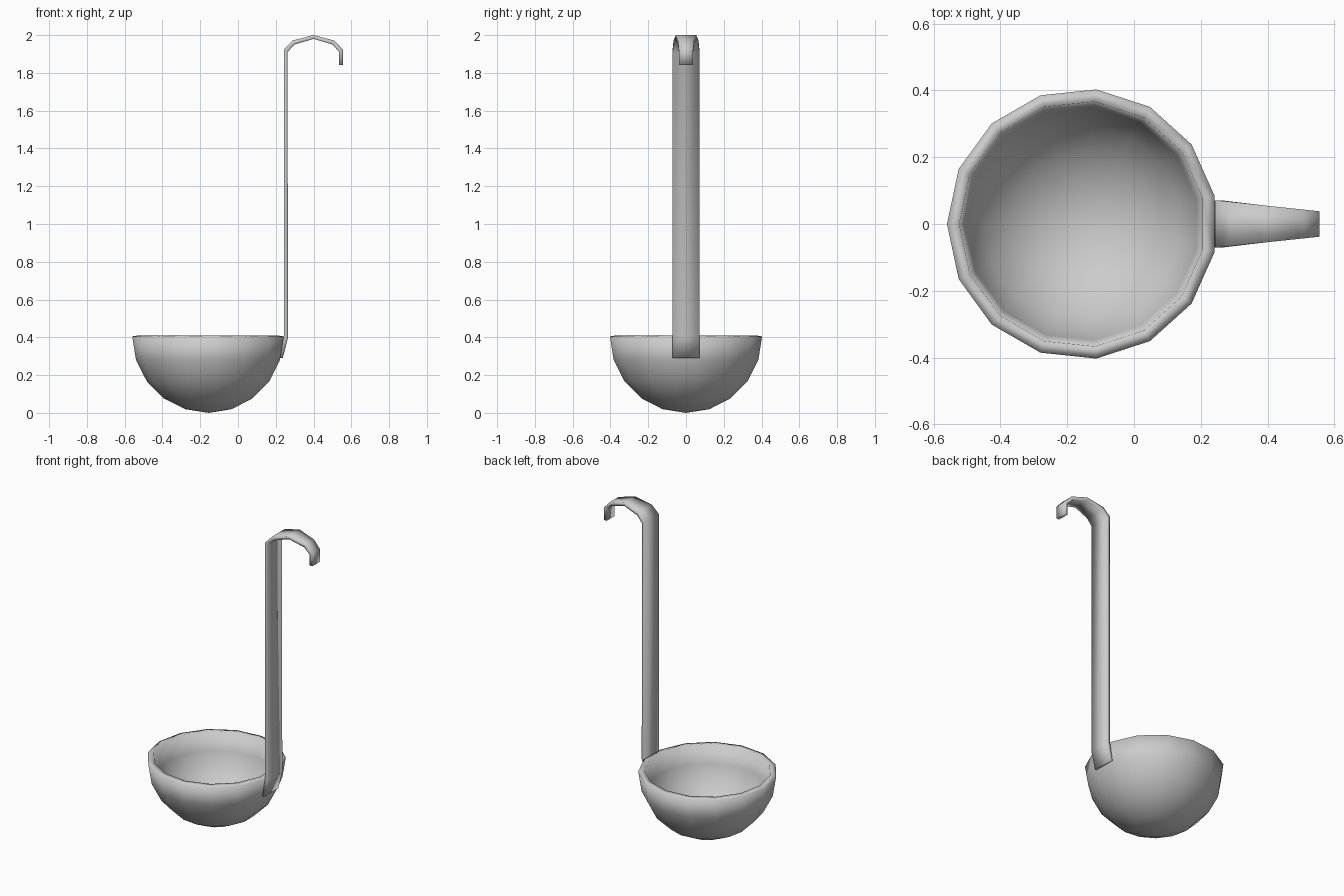
import bpy
from math import sin, cos, pi

if "Cube" in bpy.data.objects:
    bpy.data.objects.remove(bpy.data.objects["Cube"])


def make_object(name, verts, faces):
    mesh = bpy.data.meshes.new(name)
    mesh.from_pydata(verts, [], faces)
    mesh.shade_smooth()
    obj = bpy.data.objects.new(name, mesh)
    bpy.context.collection.objects.link(obj)
    return obj


# Bowl: 15-sided half sphere, five rings, thickened inwards
SIDES, RINGS, R, CX = 15, 5, 0.405, -0.155
verts, faces = [], []
for i in range(RINGS):
    down = i * pi / 2 / RINGS
    for j in range(SIDES):
        a = pi + 2 * pi * j / SIDES
        verts.append((CX + R * cos(down) * cos(a), R * cos(down) * sin(a), R - R * sin(down)))
verts.append((CX, 0, 0))
for i in range(RINGS):
    for j in range(SIDES):
        k = (j + 1) % SIDES
        a, b = i * SIDES + j, i * SIDES + k
        if i < RINGS - 1:
            faces.append((a, a + SIDES, b + SIDES, b))
        else:
            faces.append((a, len(verts) - 1, b))
bowl = make_object("bowl", verts, faces)
wall = bowl.modifiers.new("wall", "SOLIDIFY")
wall.thickness = 0.037
wall.offset = -1

# Handle: flat strip, bent at the bowl and hooked at the top, tapering to the tip
outer = [(0.237, 0.29), (0.265, 0.40), (0.262, 1.91), (0.30, 1.95), (0.40, 1.98),
         (0.50, 1.95), (0.536, 1.91), (0.536, 1.842)]
inner = [(0.217, 0.29), (0.243, 0.41), (0.243, 1.923), (0.288, 1.971), (0.40, 2.0),
         (0.51, 1.971), (0.556, 1.923), (0.556, 1.842)]
verts, faces = [], []
for (ox, oz), (ix, iz) in zip(outer, inner):
    t = max(0, (ix - 0.243) / (0.556 - 0.243))
    w = 0.071 - 0.033 * t
    verts += [(ox, -w, oz), (ox, w, oz), (ix, w, iz), (ix, -w, iz)]
for i in range(len(outer) - 1):
    for j in range(4):
        k = (j + 1) % 4
        faces.append((4 * i + j, 4 * i + k, 4 * i + 4 + k, 4 * i + 4 + j))
n = len(verts)
faces += [(3, 2, 1, 0), (n - 4, n - 3, n - 2, n - 1)]
make_object("handle", verts, faces)
